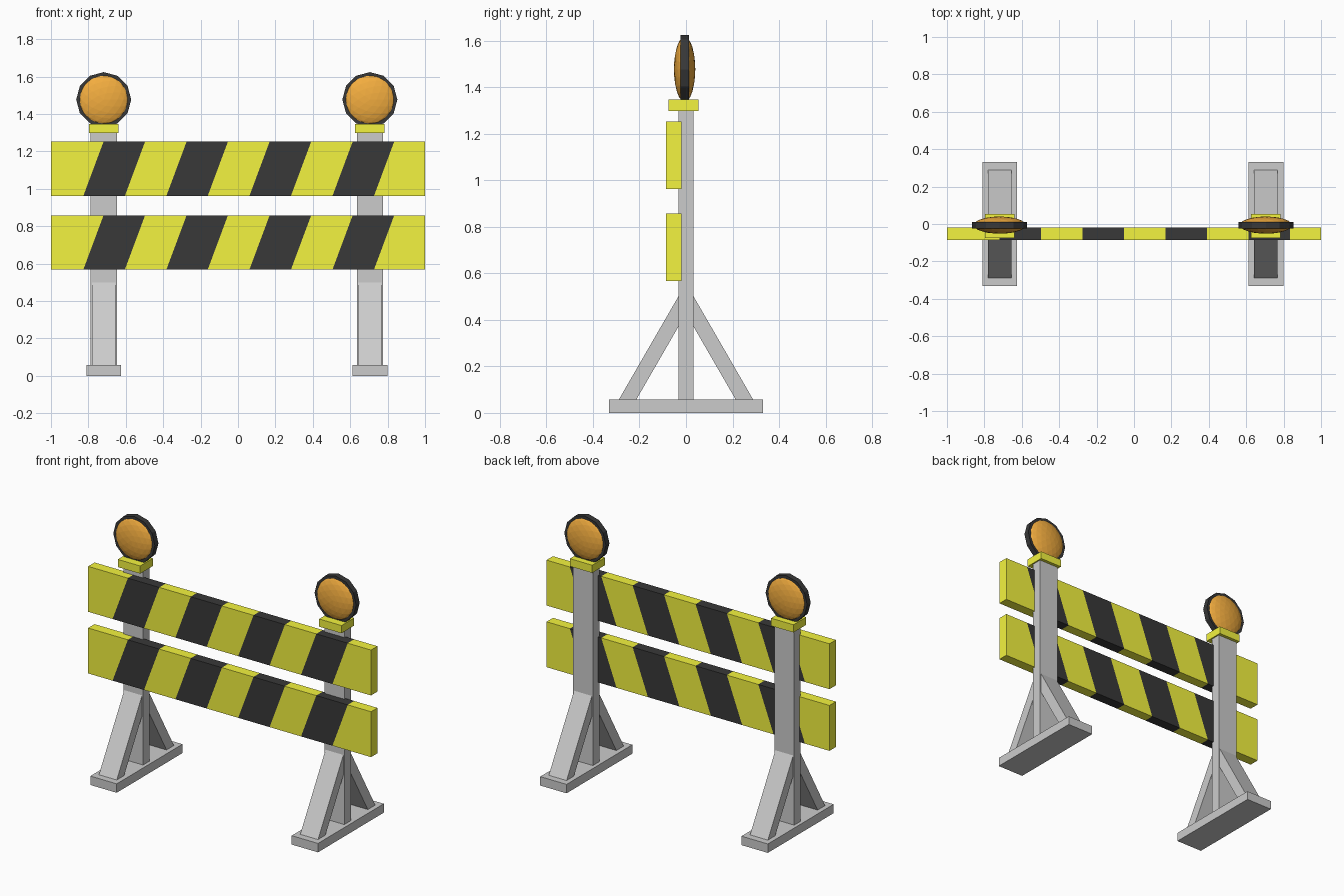
import bpy, bmesh
from math import radians
from mathutils import Matrix

if "Cube" in bpy.data.objects:
    bpy.data.objects.remove(bpy.data.objects["Cube"])


def material(name, r, g, b):
    m = bpy.data.materials.new(name)
    m.diffuse_color = (r, g, b, 1)
    m.use_nodes = True
    m.node_tree.nodes["Principled BSDF"].inputs["Base Color"].default_value = m.diffuse_color
    return m


yellow = material("yellow", 0.9, 0.9, 0.05)
black = material("black", 0.04, 0.04, 0.04)
orange = material("orange", 0.9, 0.42, 0.05)


def finish(name, bm, *mats):
    bmesh.ops.recalc_face_normals(bm, faces=bm.faces[:])
    me = bpy.data.meshes.new(name)
    bm.to_mesh(me)
    bm.free()
    for m in mats:
        me.materials.append(m)
    ob = bpy.data.objects.new(name, me)
    bpy.context.collection.objects.link(ob)
    return ob


def box(name, x, y, z, *mats):
    bm = bmesh.new()
    size = [b - a for a, b in (x, y, z)]
    mid = [(a + b) / 2 for a, b in (x, y, z)]
    bmesh.ops.create_cube(bm, size=1, matrix=Matrix.Translation(mid) @ Matrix.Diagonal((*size, 1)))
    return finish(name, bm, *mats)


def brace(name, cx, side):
    # slanted side profile extruded across x
    profile = [(0.29, 0.055), (0.033, 0.5), (0.033, 0.37), (0.215, 0.055)]
    bm = bmesh.new()
    face = bm.faces.new([bm.verts.new((cx - 0.063, side * y, z)) for y, z in profile])
    ext = bmesh.ops.extrude_face_region(bm, geom=[face], use_keep_orig=True)
    bmesh.ops.translate(bm, vec=(0.126, 0, 0),
                        verts=[v for v in ext["geom"] if isinstance(v, bmesh.types.BMVert)])
    return finish(name, bm)


def striped_board(name, z0, z1):
    # cross-section rings along x, slanted at every stripe edge
    cuts = [-0.827, -0.605, -0.383, -0.162, 0.061, 0.283, 0.505, 0.727]
    spans = [(-1, -1)] + [(c, c + 0.108) for c in cuts] + [(1, 1)]
    bm = bmesh.new()
    rings = [[bm.verts.new(p) for p in ((lo, -0.085, z0), (lo, -0.02, z0),
                                        (hi, -0.02, z1), (hi, -0.085, z1))] for lo, hi in spans]
    for i, (a, b) in enumerate(zip(rings, rings[1:])):
        for k in range(4):
            j = (k + 1) % 4
            bm.faces.new((a[k], a[j], b[j], b[k])).material_index = i % 2
    bm.faces.new(rings[0])
    bm.faces.new(rings[-1])
    return finish(name, bm, yellow, black)


def lamp(label, cx):
    place = Matrix.Translation((cx, -0.006, 1.477)) @ Matrix.Rotation(radians(90), 4, 'X')
    # black twelve-sided rim
    bm = bmesh.new()
    bmesh.ops.create_cone(bm, cap_ends=True, segments=12, radius1=0.147, radius2=0.147,
                          depth=0.036, matrix=place)
    finish(label + "_lamp_rim", bm, black)
    # flattened lens bulging from both sides
    bm = bmesh.new()
    bmesh.ops.create_icosphere(bm, subdivisions=3, radius=1,
                               matrix=place @ Matrix.Diagonal((0.14, 0.14, 0.046, 1)))
    finish(label + "_lamp_lens", bm, orange)


# two stands with lamps
for label, cx in (("left", -0.718), ("right", 0.705)):
    box(label + "_foot", (cx - 0.093, cx + 0.093), (-0.332, 0.332), (0, 0.057))
    box(label + "_post", (cx - 0.07, cx + 0.07), (-0.033, 0.033), (0.057, 1.3))
    brace(label + "_front_brace", cx, -1)
    brace(label + "_back_brace", cx, 1)
    box(label + "_post_cap", (cx - 0.079, cx + 0.079), (-0.075, 0.053), (1.298, 1.347), yellow)
    lamp(label, cx)

# two striped boards
striped_board("lower_board", 0.568, 0.858)
striped_board("upper_board", 0.962, 1.252)
